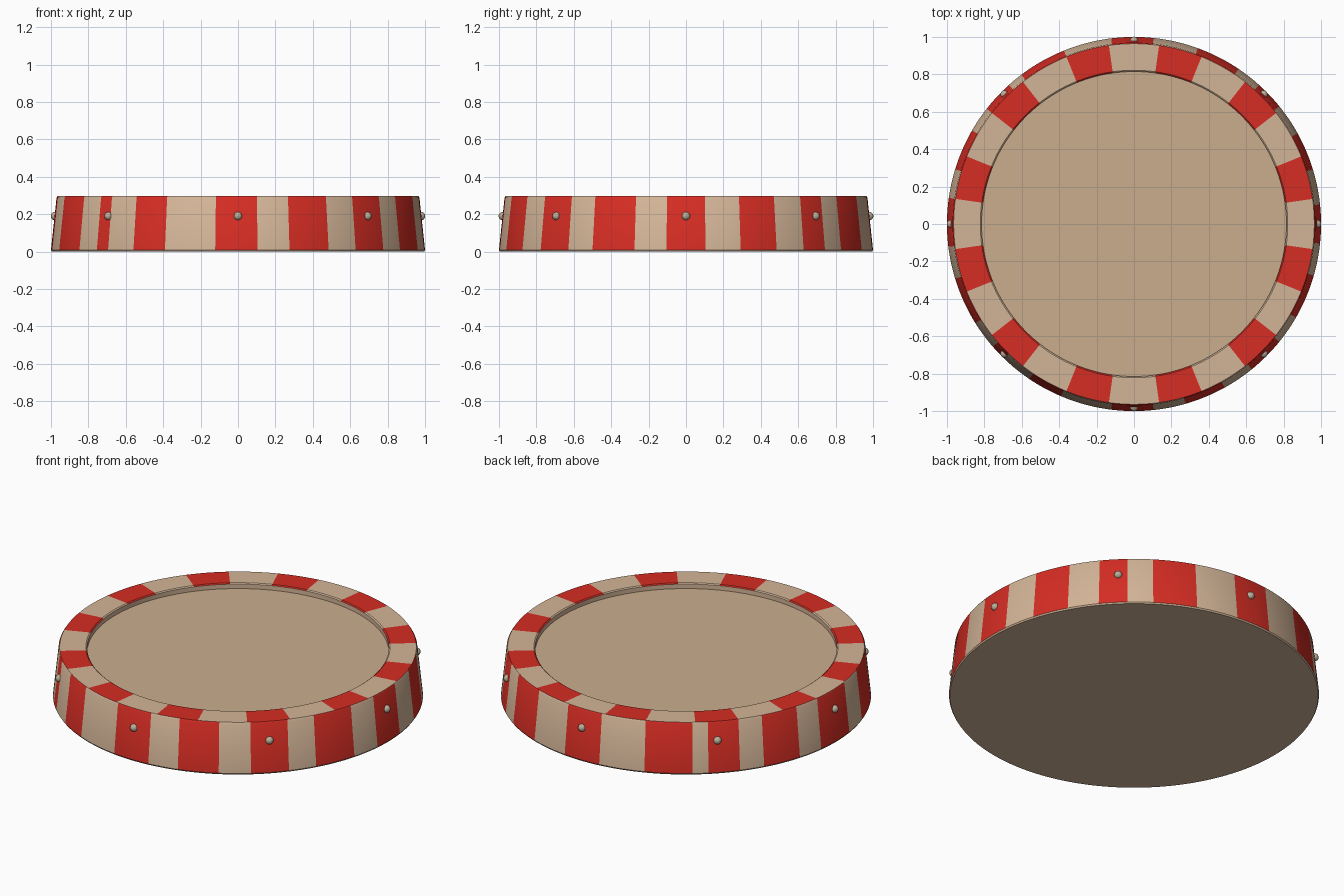
import bpy, bmesh, math
from mathutils import Vector

if "Cube" in bpy.data.objects:
    bpy.data.objects.remove(bpy.data.objects["Cube"])


def material(name, rgb):
    m = bpy.data.materials.new(name)
    m.diffuse_color = (*rgb, 1)
    m.use_nodes = True
    m.node_tree.nodes["Principled BSDF"].inputs["Base Color"].default_value = m.diffuse_color
    return m


cream = material("cream", (0.65, 0.46, 0.31))
red = material("red", (0.67, 0.026, 0.017))
sand = material("sand", (0.59, 0.42, 0.27))
metal = material("bolt_metal", (0.50, 0.42, 0.32))

# Hand-painted red stripes on the side wall: start and end angles in degrees
SIDE_STRIPES = [(-6, 6), (17, 29), (39, 48), (56, 70), (84, 97), (112, 127),
                (132, 142), (150, 163), (172, 187), (197, 212), (221, 226),
                (236, 247), (263, 276), (286, 299), (309, 321), (330, 344)]


def side_red(a):
    return any(s <= a < e or s <= a - 360 < e for s, e in SIDE_STRIPES)


def top_red(a):
    # twelve even stripes, centred on 15, 45, 75... degrees
    return abs(a % 30 - 15) < 7.5


def make_object(name, bm, mats):
    bmesh.ops.recalc_face_normals(bm, faces=bm.faces)
    me = bpy.data.meshes.new(name)
    bm.to_mesh(me)
    bm.free()
    ob = bpy.data.objects.new(name, me)
    bpy.context.collection.objects.link(ob)
    for m in mats:
        me.materials.append(m)
    bpy.ops.object.select_all(action='DESELECT')
    ob.select_set(True)
    bpy.context.view_layer.objects.active = ob
    bpy.ops.object.shade_smooth_by_angle(angle=math.radians(35))
    return ob


# Ring platform: one lathed profile, coloured by zone and angle
PROFILE = [(0.995, 0), (1.0, 0.008), (0.97, 0.288), (0.964, 0.297),
           (0.822, 0.297), (0.815, 0.292), (0.815, 0.265)]
ZONES = ["plain", "side", "side", "top", "top", "plain"]
N = 360
bm = bmesh.new()
rings = [[bm.verts.new((r * math.cos(math.radians(i)), r * math.sin(math.radians(i)), z))
          for i in range(N)] for r, z in PROFILE]
for k, zone in enumerate(ZONES):
    for i in range(N):
        j = (i + 1) % N
        f = bm.faces.new((rings[k][i], rings[k][j], rings[k + 1][j], rings[k + 1][i]))
        a = i + 0.5
        if (zone == "side" and side_red(a)) or (zone == "top" and top_red(a)):
            f.material_index = 1
bm.faces.new(rings[0])                       # underside
bm.faces.new(rings[-1]).material_index = 2   # sunken floor
make_object("ring_platform", bm, [cream, red, sand])

# Eight small round bolts around the side wall
for k in range(8):
    a = math.radians(45 * k)
    bm = bmesh.new()
    bmesh.ops.create_uvsphere(bm, u_segments=14, v_segments=9, radius=0.022)
    bmesh.ops.translate(bm, verts=bm.verts,
                        vec=Vector((0.980 * math.cos(a), 0.980 * math.sin(a), 0.19)))
    make_object(f"bolt_{k + 1}", bm, [metal])
